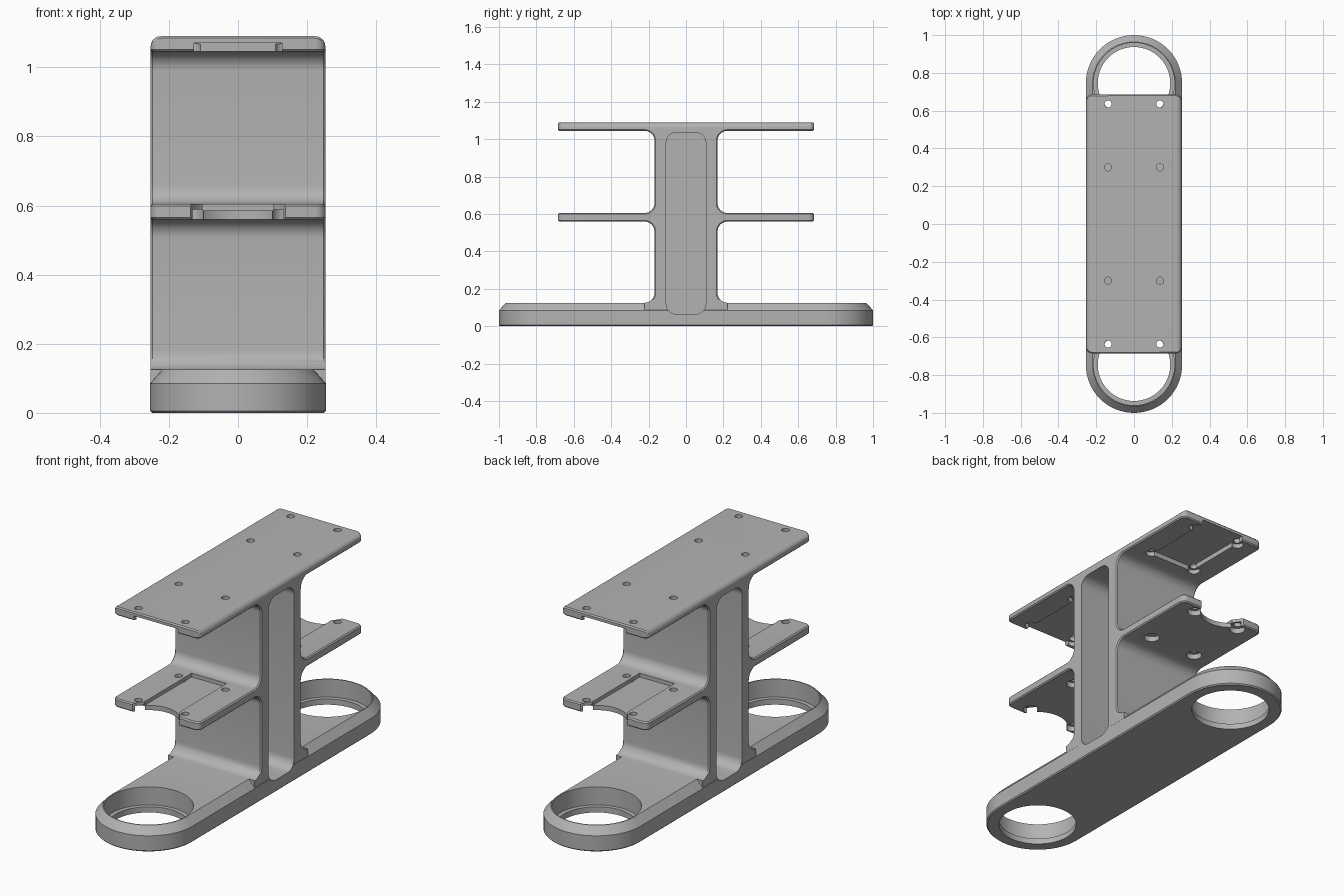
import bpy, bmesh
from math import pi, cos, sin, radians

if "Cube" in bpy.data.objects:
    bpy.data.objects.remove(bpy.data.objects["Cube"])

grey = bpy.data.materials.new("plain grey")
grey.use_nodes = True
COLOUR = (0.45, 0.45, 0.45, 1)
grey.diffuse_color = COLOUR
grey.node_tree.nodes["Principled BSDF"].inputs["Base Color"].default_value = COLOUR


def to_object(name, bm):
    bmesh.ops.recalc_face_normals(bm, faces=bm.faces)
    mesh = bpy.data.meshes.new(name)
    bm.to_mesh(mesh)
    bm.free()
    mesh.materials.append(grey)
    obj = bpy.data.objects.new(name, mesh)
    bpy.context.collection.objects.link(obj)
    return obj


def arc(cx, cy, r, start, end, n=8):
    angles = [radians(start + (end - start) * i / n) for i in range(n + 1)]
    return [(cx + r * cos(a), cy + r * sin(a)) for a in angles]


def loft(rings):
    """Skin a stack of equal rings and close both ends."""
    bm = bmesh.new()
    loops = [[bm.verts.new(p) for p in ring] for ring in rings]
    n = len(loops[0])
    for low, high in zip(loops, loops[1:]):
        for i in range(n):
            j = (i + 1) % n
            bm.faces.new((low[i], low[j], high[j], high[i]))
    bm.faces.new(loops[0][::-1])
    bm.faces.new(loops[-1])
    return bm


def combine(target, tool, operation="DIFFERENCE"):
    mod = target.modifiers.new("combine", "BOOLEAN")
    mod.object, mod.operation, mod.solver = tool, operation, "EXACT"
    bpy.context.view_layer.objects.active = target
    bpy.ops.object.modifier_apply(modifier=mod.name)
    bpy.data.objects.remove(tool)


def cut_round(x, y, r, z0, z1, n=32):
    ring = arc(x, y, r, 0, 360, n)[:-1]
    combine(stand, to_object("cutter", loft([[(a, b, z) for a, b in ring] for z in (z0, z1)])))


def cut_box(x, y0, y1, z0, z1):
    ring = [(-x, y0), (x, y0), (x, y1), (-x, y1)]
    combine(stand, to_object("cutter", loft([[(a, b, z) for a, b in ring] for z in (z0, z1)])))


# Column with two shelves: filleted side profile, extruded across
WIDTH, COLUMN, SHELF, FILLET = 0.253, 0.168, 0.685, 0.055
MID_LOW, MID_TOP, TOP_LOW, TOP = 0.56, 0.605, 1.045, 1.09
BASE_TOP = 0.125
edge_y = COLUMN + FILLET
half = [(edge_y, 0.03)]
half += arc(edge_y, BASE_TOP + FILLET, FILLET, 270, 180)
half += arc(edge_y, MID_LOW - FILLET, FILLET, 180, 90)
half += [(SHELF, MID_LOW), (SHELF, MID_TOP)]
half += arc(edge_y, MID_TOP + FILLET, FILLET, 270, 180)
half += arc(edge_y, TOP_LOW - FILLET, FILLET, 180, 90)
half += [(SHELF, TOP_LOW), (SHELF, TOP)]
profile = half + [(-y, z) for y, z in reversed(half)]
bm = loft([[(x, y, z) for y, z in profile] for x in (-WIDTH, WIDTH)])
bmesh.ops.recalc_face_normals(bm, faces=bm.faces)

# Round the shelf corners, then break the sharp edges
corners = [e for e in bm.edges if all(abs(v.co.y) > SHELF - 0.01 for v in e.verts)
           and abs(e.verts[0].co.x - e.verts[1].co.x) < 0.01]
bmesh.ops.bevel(bm, geom=corners, offset=0.03, segments=5, affect="EDGES", profile=0.5)
sharp = [e for e in bm.edges if all(v.co.z > BASE_TOP + 0.01 for v in e.verts)
         and e.calc_face_angle(0) > radians(60)]
bmesh.ops.bevel(bm, geom=sharp, offset=0.006, segments=1, affect="EDGES", profile=0.5)
column = to_object("column_and_shelves", bm)

# Base: long rounded slab with a chamfered top edge
END_Y, RADIUS = 0.745, 0.255


def slab_ring(inset, z):
    r = RADIUS - inset
    outline = arc(0, END_Y, r, 0, 180, 32) + arc(0, -END_Y, r, 180, 360, 32)
    return [(x, y, z) for x, y in outline]


stand = to_object("display_stand", loft([
    slab_ring(0.006, 0), slab_ring(0, 0.006), slab_ring(0, 0.085), slab_ring(0.036, BASE_TOP)]))
combine(stand, column, "UNION")

# Tall rounded pockets on both sides of the column, leaving a thin web
pocket = []
for cy, cz, start in ((0.05, 0.98, 0), (-0.05, 0.98, 90), (-0.05, 0.12, 180), (0.05, 0.12, 270)):
    pocket += arc(cy, cz, 0.056, start, start + 90)
for side in (-1, 1):
    combine(stand, to_object("cutter", loft([[(side * x, y, z) for y, z in pocket]
                                             for x in (0.02, 0.3)])))

for end in (-1, 1):
    # Stepped bore in the base
    cut_round(0, end * END_Y, 0.192, -0.1, 0.1, 64)
    cut_round(0, end * END_Y, 0.214, 0.03, 0.2, 64)
    # Scooped end and shallow tray in the middle shelf
    cut_round(0, end * END_Y, 0.15, 0.5, 0.7, 48)
    y0, y1 = sorted((end * 0.24, end * 0.72))
    cut_box(0.102, y0, y1, 0.585, 0.65)
    # Recess under the top shelf
    y0, y1 = sorted((end * 0.29, end * 0.72))
    cut_box(0.128, y0, y1, 1.0, 1.07)
    # Screw holes through both shelves with counterbores below
    for side in (-1, 1):
        for y in (0.30, 0.635):
            cut_round(side * 0.137, end * y, 0.019, 0.5, 1.2, 20)
            cut_round(side * 0.137, end * y, 0.038, 0.54, 0.588, 24)
            cut_round(side * 0.137, end * y, 0.03, 1.03, 1.068, 24)

# Smooth the round surfaces, keep the machined edges crisp
bpy.ops.object.select_all(action="DESELECT")
stand.select_set(True)
bpy.context.view_layer.objects.active = stand
bpy.ops.object.shade_smooth_by_angle(angle=radians(30))
